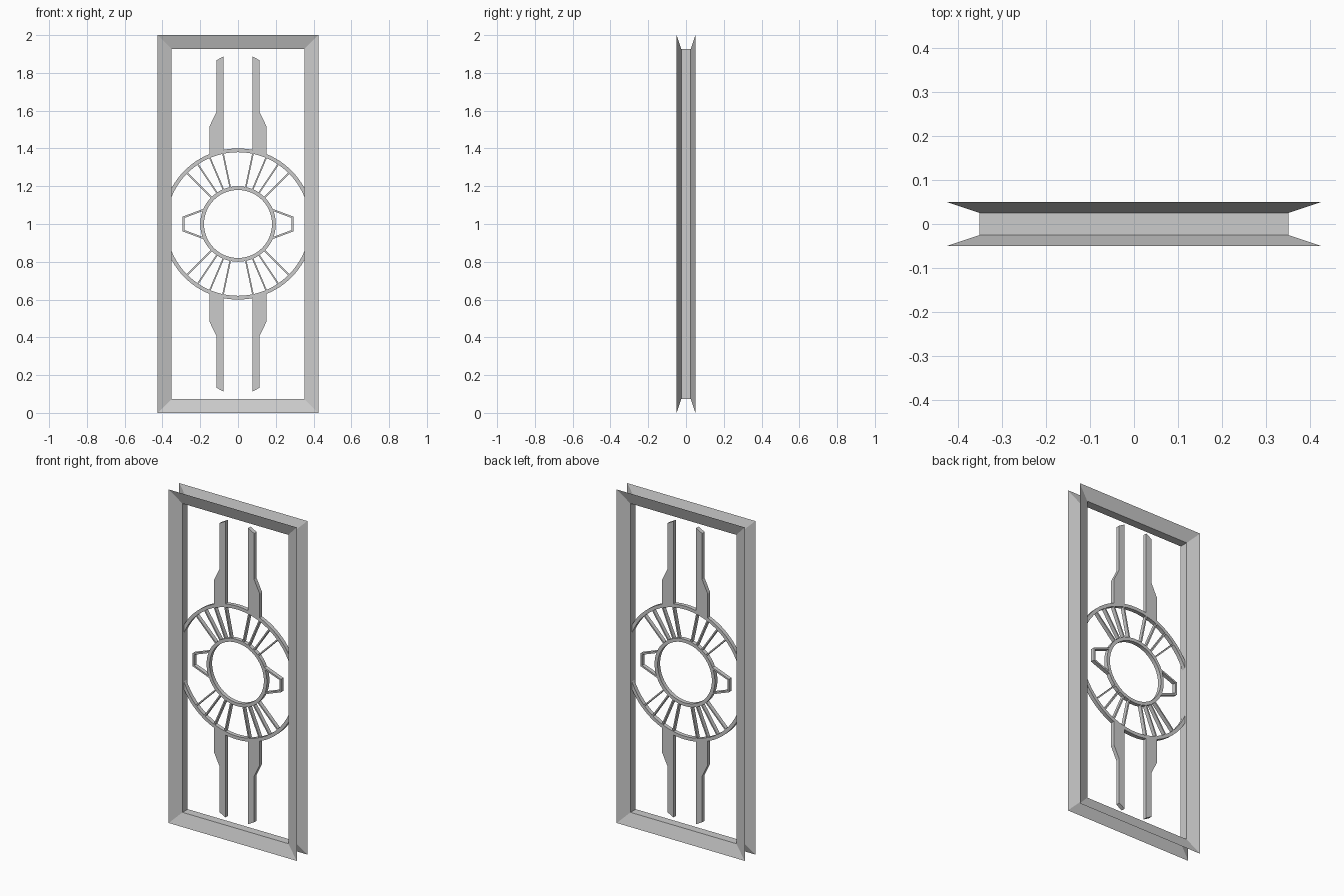
import bpy, bmesh
from math import sin, cos, radians, asin, pi

if "Cube" in bpy.data.objects:
    bpy.data.objects.remove(bpy.data.objects["Cube"])

GREY = (0.6, 0.6, 0.6, 1)
metal = bpy.data.materials.new("light_grey_metal")
metal.use_nodes = True
metal.diffuse_color = GREY
metal.node_tree.nodes["Principled BSDF"].inputs["Base Color"].default_value = GREY

MID = 1.0        # height of the centre
DEPTH = 0.024    # thickness of the ornament


def finish(name, bm):
    mesh = bpy.data.meshes.new(name)
    bm.to_mesh(mesh)
    bm.free()
    mesh.materials.append(metal)
    obj = bpy.data.objects.new(name, mesh)
    bpy.context.collection.objects.link(obj)
    return obj


def band(name, edge_a, edge_b, closed=False, sx=1, sz=1, smooth=False):
    """Flat band between two matching (x, z) outlines, given thickness in y."""
    bm = bmesh.new()
    rows = [[bm.verts.new((sx * x, y, MID + sz * z)) for x, z in edge]
            for edge, y in ((edge_a, -DEPTH / 2), (edge_b, -DEPTH / 2),
                            (edge_b, DEPTH / 2), (edge_a, DEPTH / 2))]
    n = len(edge_a)
    for i in range(n if closed else n - 1):
        j = (i + 1) % n
        for r in range(4):
            p, q = rows[r], rows[(r + 1) % 4]
            bm.faces.new((p[i], p[j], q[j], q[i]))
    if not closed:
        for i in (0, n - 1):
            bm.faces.new([row[i] for row in rows])
    bmesh.ops.recalc_face_normals(bm, faces=bm.faces)
    obj = finish(name, bm)
    if smooth:
        bpy.ops.object.select_all(action='DESELECT')
        obj.select_set(True)
        bpy.context.view_layer.objects.active = obj
        bpy.ops.object.shade_smooth_by_angle(angle=radians(30))
    return obj


def arc(radius, half, steps):
    """Points about the upward direction, from -half to +half."""
    angles = [half * (2 * i / steps - 1) for i in range(steps + 1)]
    return [(radius * sin(a), radius * cos(a)) for a in angles]


# Outer frame: an open channel whose flanges flare outward
bm = bmesh.new()
loops = []
for half_w, half_h, y in ((0.425, 1.0, -0.05), (0.351, 0.926, -0.025),
                          (0.351, 0.926, 0.025), (0.425, 1.0, 0.05)):
    loops.append([bm.verts.new((sx * half_w, y, MID + sz * half_h))
                  for sx, sz in ((-1, -1), (1, -1), (1, 1), (-1, 1))])
for p, q in zip(loops, loops[1:]):
    for i in range(4):
        j = (i + 1) % 4
        bm.faces.new((p[i], p[j], q[j], q[i]))
finish("frame", bm)

# Inner ring
band("inner_ring", arc(0.2, pi, 64)[:-1], arc(0.18, pi, 64)[:-1],
     closed=True, smooth=True)

# Side lugs: thin bent brackets on the inner ring
lug_out = [(0.178, 0.082), (0.293, 0.039), (0.293, -0.039), (0.178, -0.082)]
lug_in = [(0.174, 0.073), (0.283, 0.032), (0.283, -0.032), (0.174, -0.073)]

# Long bars that step wider next to the outer ring
bar_in = [(0.076, 0.385), (0.076, 0.515), (0.076, 0.59), (0.076, 0.888)]
bar_out = [(0.152, 0.362), (0.152, 0.515), (0.115, 0.59), (0.115, 0.866)]

for sz, level in ((1, "upper"), (-1, "lower")):
    # Outer ring arcs, ending flush against the frame
    band(f"{level}_outer_arc", arc(0.4, asin(0.351 / 0.4), 32),
         arc(0.38, asin(0.351 / 0.38), 32), sz=sz, smooth=True)
    for sx, side in ((1, "left"), (-1, "right")):
        band(f"{level}_{side}_bar", bar_in, bar_out, sx=sx, sz=sz)
        # Radial spokes between the rings
        for k, degrees in enumerate((12, 23, 34, 45)):
            a = radians(degrees)
            edges = [[(r * sin(a) + w * cos(a), r * cos(a) - w * sin(a))
                      for r in (0.19, 0.39)] for w in (-0.004, 0.004)]
            band(f"{level}_{side}_spoke_{k + 1}", *edges, sx=sx, sz=sz)

for sx, side in ((1, "left"), (-1, "right")):
    band(f"{side}_lug", lug_out, lug_in, sx=sx)
